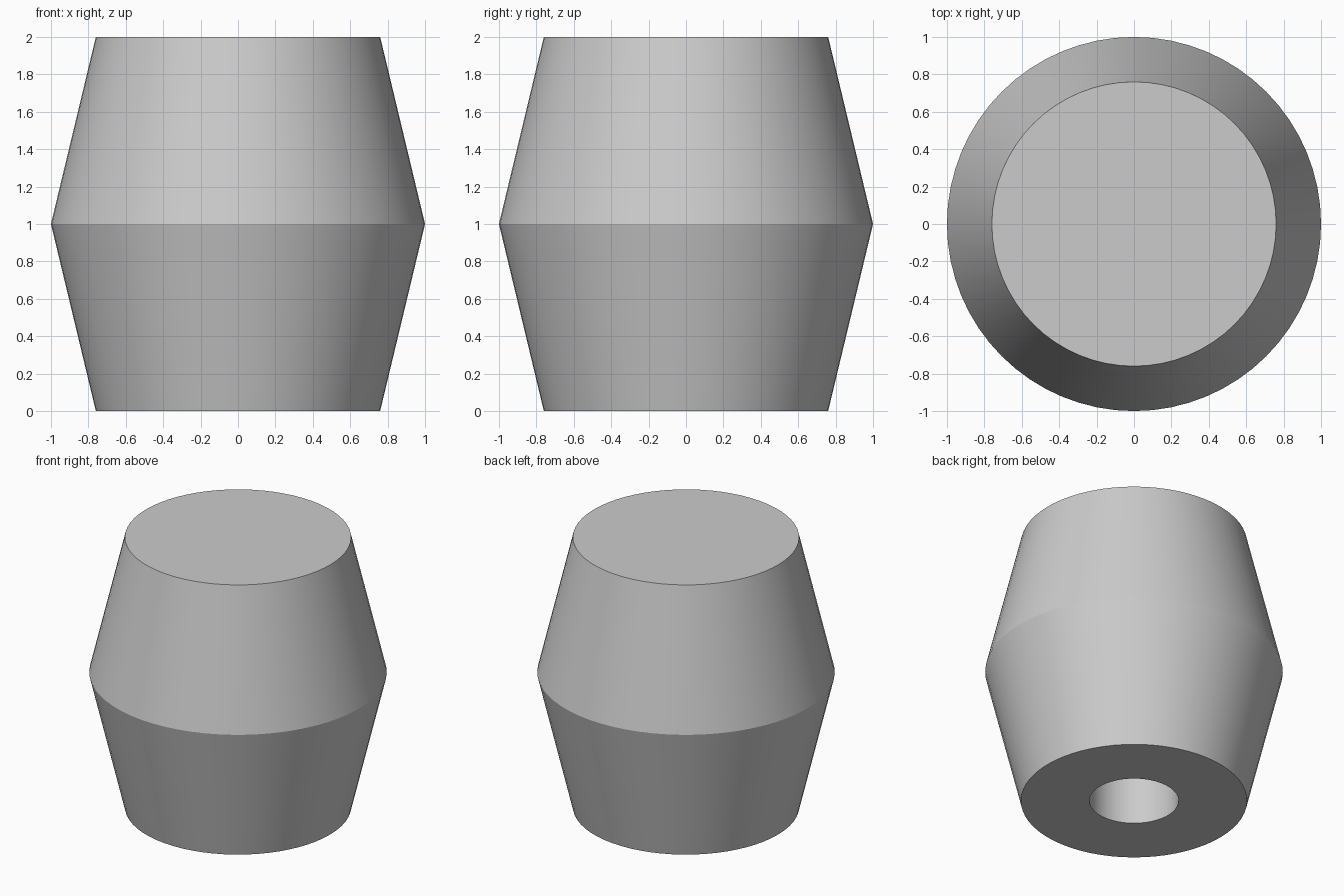
import bpy, bmesh, math

if "Cube" in bpy.data.objects:
    bpy.data.objects.remove(bpy.data.objects["Cube"])

SEGMENTS = 64
# Profile (radius, height): blind bore, bottom rim, widest ridge, top rim
PROFILE = [(0.30, 1.0), (0.30, 0.0), (0.76, 0.0), (1.0, 1.0), (0.76, 2.0)]

bm = bmesh.new()
rings = []
for r, z in PROFILE:
    rings.append([bm.verts.new((r * math.cos(a), r * math.sin(a), z))
                  for a in (2 * math.pi * i / SEGMENTS for i in range(SEGMENTS))])

# Walls between neighbouring rings
for low, high in zip(rings, rings[1:]):
    for i in range(SEGMENTS):
        j = (i + 1) % SEGMENTS
        bm.faces.new((low[i], low[j], high[j], high[i]))

# Bore floor and flat top
bm.faces.new(rings[0])
bm.faces.new(rings[-1])
bmesh.ops.recalc_face_normals(bm, faces=bm.faces)

mesh = bpy.data.meshes.new("tapered_knob")
bm.to_mesh(mesh)
bm.free()
knob = bpy.data.objects.new("tapered_knob", mesh)
bpy.context.collection.objects.link(knob)

# Smooth cones with a crisp middle ridge
bpy.context.view_layer.objects.active = knob
knob.select_set(True)
bpy.ops.object.shade_smooth_by_angle(angle=math.radians(18))
